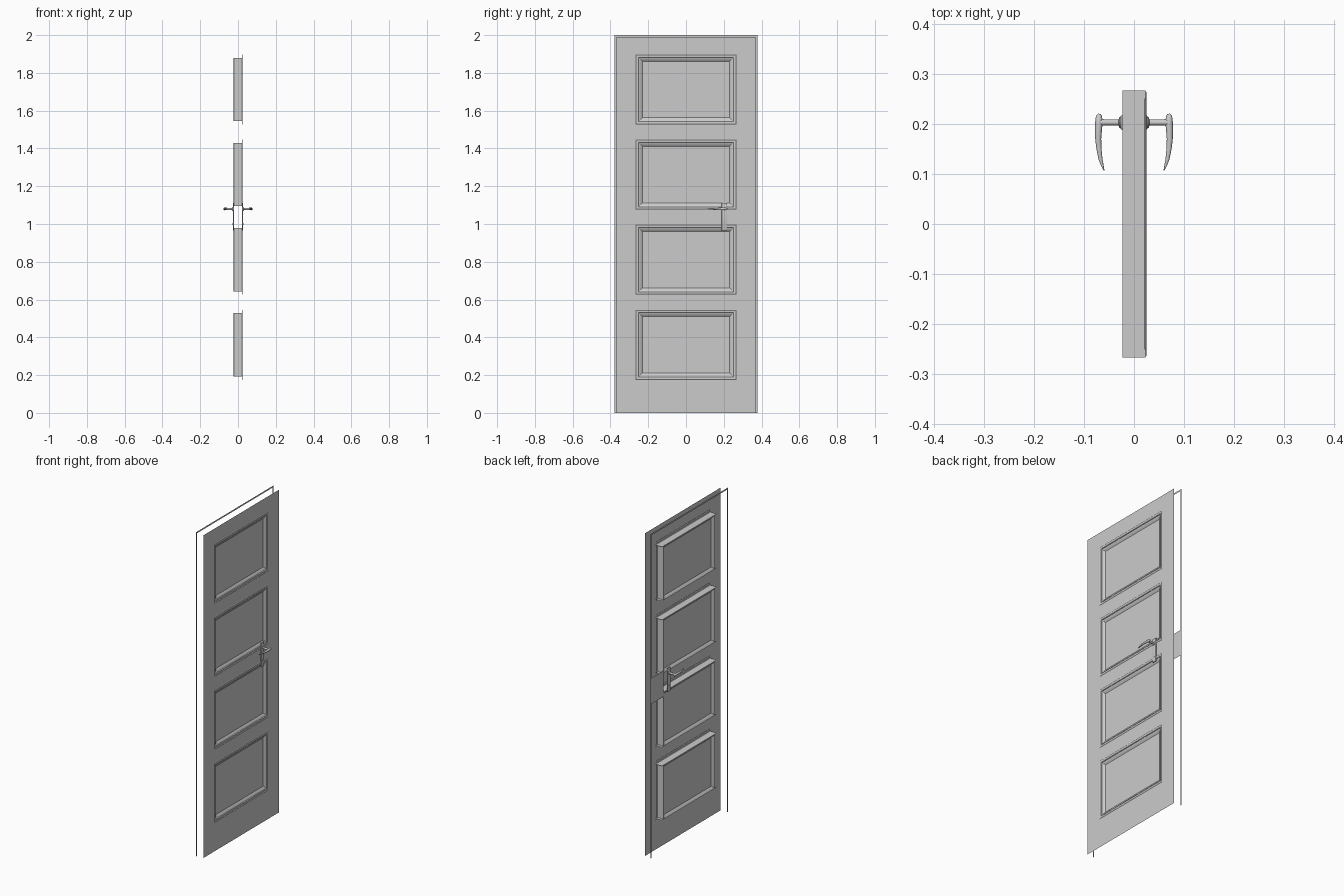
import bpy, bmesh, math
from mathutils import Vector

old = bpy.data.objects.get("Cube")
if old:
    bpy.data.objects.remove(old, do_unlink=True)

GREY = (0.6, 0.6, 0.6, 1)
mat = bpy.data.materials.new("plain grey")
mat.use_nodes = True
mat.diffuse_color = GREY
mat.node_tree.nodes["Principled BSDF"].inputs["Base Color"].default_value = GREY

T = 0.0225            # half thickness of the door
SY, SZ = 0.368, 1.99  # face sheet half width and height
PY, PH = 0.267, 0.371 # panel half width and height
PANELS = [0.175 + 0.4505 * i for i in range(4)]
INSET = 0.018


def finish(bm, name, smooth=False):
    bmesh.ops.remove_doubles(bm, verts=bm.verts, dist=1e-5)
    mesh = bpy.data.meshes.new(name)
    bm.to_mesh(mesh)
    bm.free()
    obj = bpy.data.objects.new(name, mesh)
    bpy.context.collection.objects.link(obj)
    mesh.materials.append(mat)
    if smooth:
        bpy.ops.object.select_all(action='DESELECT')
        obj.select_set(True)
        bpy.context.view_layer.objects.active = obj
        bpy.ops.object.shade_smooth_by_angle(angle=math.radians(40))
    return obj


def quad(bm, *corners):
    return bm.faces.new([bm.verts.new(c) for c in corners])


def plate(bm, x, y0, y1, z0, z1):
    """Flat upright rectangle facing away from the middle of the door."""
    c = [(x, y0, z0), (x, y1, z0), (x, y1, z1), (x, y0, z1)]
    quad(bm, *(c if x > 0 else c[::-1]))


def rect(bm, z, inset, x):
    y0, z0, z1 = PY - inset, z + inset, z + PH - inset
    return [bm.verts.new(c) for c in
            [(x, -y0, z0), (x, y0, z0), (x, y0, z1), (x, -y0, z1)]]


def moulding(name, z, side, profile):
    """Nested rectangles bridged into a moulding with a flat field inside."""
    bm = bmesh.new()
    rings = [rect(bm, z, i, side * x) for i, x in profile]
    faces = []
    for a, b in zip(rings, rings[1:]):
        for k in range(4):
            n = (k + 1) % 4
            faces.append(bm.faces.new([a[k], a[n], b[n], b[k]]))
    faces.append(bm.faces.new(rings[-1]))
    if side < 0:
        bmesh.ops.reverse_faces(bm, faces=faces)
    return finish(bm, name)


def box(name, lo, hi, bevel):
    bm = bmesh.new()
    bmesh.ops.create_cube(bm, size=1)
    for v in bm.verts:
        v.co = [l + (c + 0.5) * (h - l) for c, l, h in zip(v.co, lo, hi)]
    bmesh.ops.bevel(bm, geom=bm.edges[:], offset=bevel, segments=2,
                    profile=0.5, affect='EDGES')
    return finish(bm, name, True)


def tube(name, points, sides=14):
    """Round tube through level points given as (x, y, z, radius)."""
    bm = bmesh.new()
    pos = [Vector(p[:3]) for p in points]
    rings = []
    for i, p in enumerate(points):
        d = (pos[min(i + 1, len(pos) - 1)] - pos[max(i - 1, 0)]).normalized()
        u = d.cross(Vector((0, 0, 1))).normalized()
        w = u.cross(d)
        rings.append([bm.verts.new(pos[i] + p[3] * (math.cos(a) * u + math.sin(a) * w))
                      for a in (2 * math.pi * k / sides for k in range(sides))])
    for a, b in zip(rings, rings[1:]):
        for k in range(sides):
            n = (k + 1) % sides
            bm.faces.new([a[k], a[n], b[n], b[k]])
    bm.faces.new(rings[0][::-1])
    bm.faces.new(rings[-1])
    bmesh.ops.recalc_face_normals(bm, faces=bm.faces[:])
    return finish(bm, name, True)


# Face sheet: two stiles and the rails between the panel openings
bm = bmesh.new()
rail_ends = [0] + [e for z in PANELS for e in (z, z + PH)] + [SZ]
for y0, y1 in ((-SY, -PY), (PY, SY)):
    for z0, z1 in zip(rail_ends, rail_ends[1:]):
        plate(bm, T, y0, y1, z0, z1)
for z0, z1 in zip(rail_ends[::2], rail_ends[1::2]):
    plate(bm, T, -PY, PY, z0, z1)
finish(bm, "face_sheet")

# Thin rim on the other side, open at the floor
bm = bmesh.new()
plate(bm, -T, -0.378, -SY, 0, 2)
plate(bm, -T, SY, 0.378, 0, 2)
plate(bm, -T, -SY, SY, SZ, 2)
finish(bm, "back_rim")

# Lock patch beside the handle
bm = bmesh.new()
plate(bm, -T, 0.25, SY, 0.95, 1.11)
finish(bm, "lock_patch")

# Panels: moulded fields on both sides joined by the opening walls
FRONT = [(0, T), (0.003, T + 0.002), (0.015, T + 0.001), (INSET, T - 0.002),
         (0.026, T - 0.005), (0.036, T - 0.012)]
BACK = [(INSET, T), (0.026, T - 0.004), (0.036, T - 0.012)]
for i, z in enumerate(PANELS):
    moulding(f"front_panel_{i + 1}", z, 1, FRONT)
    moulding(f"back_panel_{i + 1}", z, -1, BACK)
    bm = bmesh.new()
    z0, z1, y = z + INSET, z + PH - INSET, PY - INSET
    quad(bm, (-T, -y, z0), (T, -y, z0), (T, -y, z1), (-T, -y, z1))
    quad(bm, (T, y, z0), (-T, y, z0), (-T, y, z1), (T, y, z1))
    quad(bm, (-T, -PY, z1), (T, -PY, z1), (T, PY, z1), (-T, PY, z1))
    quad(bm, (T, -PY, z0), (-T, -PY, z0), (-T, PY, z0), (T, PY, z0))
    finish(bm, f"panel_walls_{i + 1}")

# Handles: back plate, collar, spindle, curved lever and keyhole ring
HY, HZ = 0.203, 1.08
LEVER = [(0.069, 0.220, 0.003), (0.070, 0.216, 0.006), (0.070, 0.204, 0.0075),
         (0.071, 0.188, 0.007), (0.0715, 0.170, 0.006), (0.070, 0.150, 0.005),
         (0.067, 0.130, 0.004), (0.063, 0.116, 0.0025), (0.060, 0.107, 0.001)]
for side, label in ((1, "front"), (-1, "back")):
    xs = sorted((side * 0.0215, side * 0.027))
    box(f"{label}_handle_plate", (xs[0], HY - 0.014, 0.965),
        (xs[1], HY + 0.014, 1.112), 0.002)
    tube(f"{label}_collar", [(side * x, HY, HZ, r) for x, r in
                             ((0.024, 0.011), (0.029, 0.011), (0.031, 0.006))])
    tube(f"{label}_spindle", [(side * x, HY, HZ, r) for x, r in
                              ((0.024, 0.006), (0.055, 0.006), (0.070, 0.007))])
    tube(f"{label}_lever", [(side * x, y, HZ, r) for x, y, r in LEVER])
    tube(f"{label}_keyhole_ring", [(side * x, HY, 1.0, 0.006) for x in (0.024, 0.0285)])
